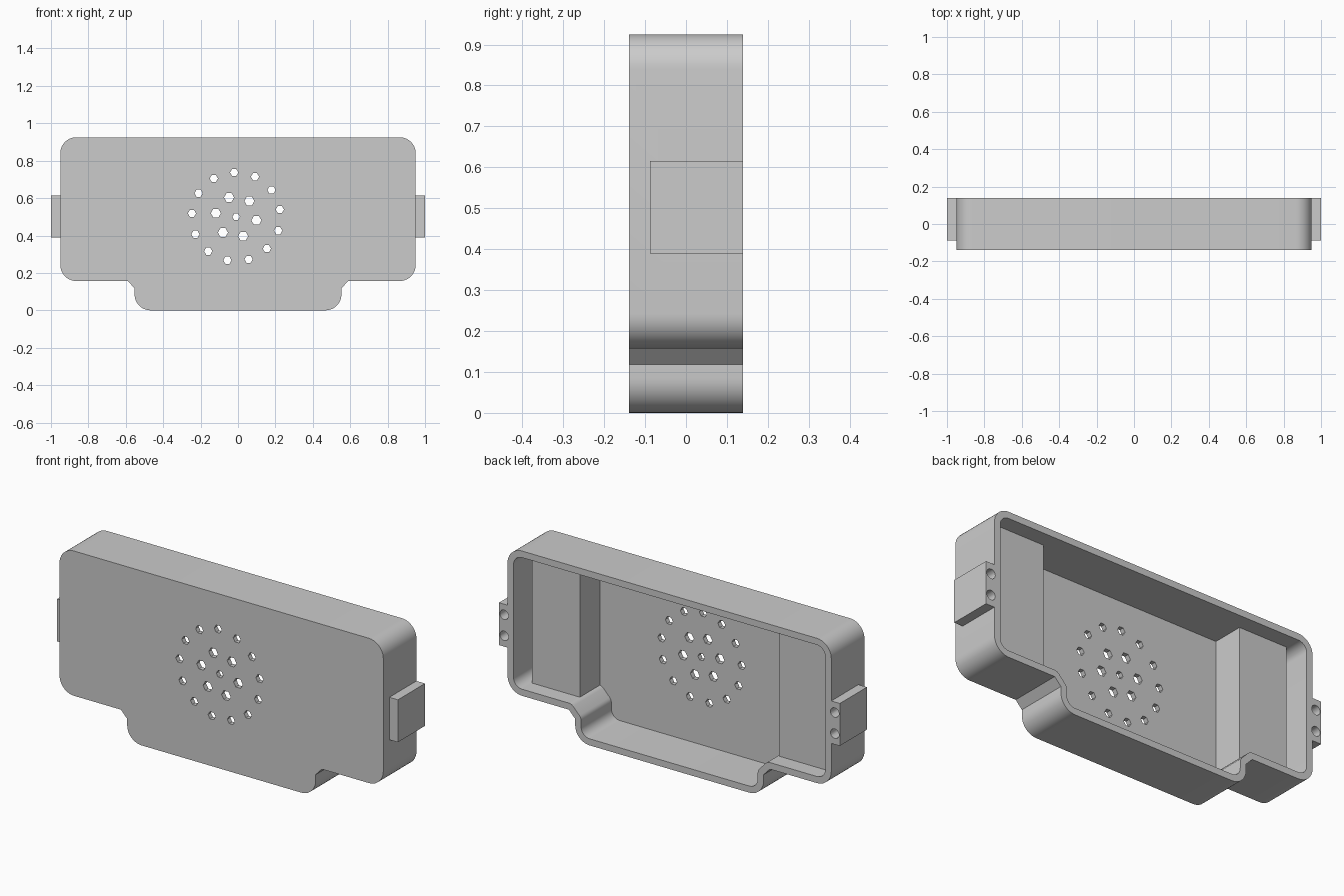
import bpy, bmesh, math

if "Cube" in bpy.data.objects:
    bpy.data.objects.remove(bpy.data.objects["Cube"])

W, H, D = 0.95, 0.925, 0.139      # half width, height, half depth
WALL, FLOOR = 0.035, 0.025        # side wall and front plate thickness
R = 0.085                         # outer corner radius

grey = bpy.data.materials.new("grey plastic")
grey.diffuse_color = (0.6, 0.6, 0.6, 1)
grey.use_nodes = True
grey.node_tree.nodes["Principled BSDF"].inputs["Base Color"].default_value = grey.diffuse_color


def arc(cx, cz, r, a0, a1, n):
    if r < 1e-6:
        return [(cx, cz)]
    return [(cx + r * math.cos(math.radians(a0 + (a1 - a0) * i / n)),
             cz + r * math.sin(math.radians(a0 + (a1 - a0) * i / n))) for i in range(n + 1)]


def outline(t):
    """Housing outline moved inward by t."""
    r = R - t
    half = arc(0.553 - R, R, r, -90, 0, 10)             # lower corner
    half += arc(0.553, 0.118, t, 180, 135, 3)           # notch slope
    half += arc(0.59, 0.157, t, 135, 90, 3)
    half += arc(W - R, 0.157 + R, r, -90, 0, 10)        # side corners
    half += arc(W - R, H - R, r, 0, 90, 10)
    return half + [(-x, z) for x, z in reversed(half)]


def add_prism(bm, pts, y0, y1):
    a = [bm.verts.new((x, y0, z)) for x, z in pts]
    b = [bm.verts.new((x, y1, z)) for x, z in pts]
    bm.faces.new(a)
    bm.faces.new(b[::-1])
    n = len(pts)
    for i in range(n):
        bm.faces.new((a[i], b[i], b[(i + 1) % n], a[(i + 1) % n]))


def make(name, prisms):
    bm = bmesh.new()
    for p in prisms:
        add_prism(bm, *p)
    bmesh.ops.recalc_face_normals(bm, faces=bm.faces)
    me = bpy.data.meshes.new(name)
    bm.to_mesh(me)
    bm.free()
    ob = bpy.data.objects.new(name, me)
    me.materials.append(grey)
    bpy.context.collection.objects.link(ob)
    return ob


def cut(ob, prisms):
    cutter = make("cutter", prisms)
    cutter.hide_render = True
    bpy.context.view_layer.objects.active = ob
    m = ob.modifiers.new("cut", 'BOOLEAN')
    m.operation, m.solver, m.object = 'DIFFERENCE', 'EXACT', cutter
    bpy.ops.object.modifier_apply(modifier=m.name)
    bpy.data.objects.remove(cutter)


def circle(cx, cz, r, n):
    return arc(cx, cz, r, 0, 360, n)[:-1]


def rect(x0, x1, z0, z1):
    return [(x0, z0), (x1, z0), (x1, z1), (x0, z1)]


# open-backed housing
housing = make("housing", [(outline(0), -D, D)])
cut(housing, [(outline(WALL), -D + FLOOR, D + 0.1)])

# speaker holes: centre, inner ring, outer ring
CX, CZ = -0.01, 0.5
holes = [(circle(CX, CZ, 0.02, 6), -0.3, 0)]
for count, ring, start, r in ((6, 0.11, -10, 0.027), (13, 0.237, 92.5, 0.022)):
    for i in range(count):
        a = math.radians(start + 360 * i / count)
        holes.append((circle(CX + ring * math.cos(a), CZ + ring * math.sin(a), r, 6), -0.3, 0))
cut(housing, holes)

# screw holes shared by side tabs and housing wall
screws = [(circle(s * 0.97, z, 0.025, 20), D - 0.15, D + 0.1)
          for s in (-1, 1) for z in (0.447, 0.559)]
cut(housing, screws)

parts = [housing]
for s, side in ((-1, "left"), (1, "right")):
    # mounting tab on the outside
    tab = make(side + "_tab", [(rect(s * W, s * 1.0, 0.39, 0.615), -0.088, D)])
    cut(tab, [c for c in screws if c[0][0][0] * s > 0])
    # raised block inside
    block = make(side + "_inner_block",
                 [(rect(s * 0.585, s * 0.865, 0.157 + WALL, H - WALL), -D + FLOOR, D - 0.085)])
    parts += [tab, block]

for ob in parts:
    bpy.ops.object.select_all(action='DESELECT')
    ob.select_set(True)
    bpy.context.view_layer.objects.active = ob
    bpy.ops.object.shade_smooth_by_angle(angle=math.radians(30))
